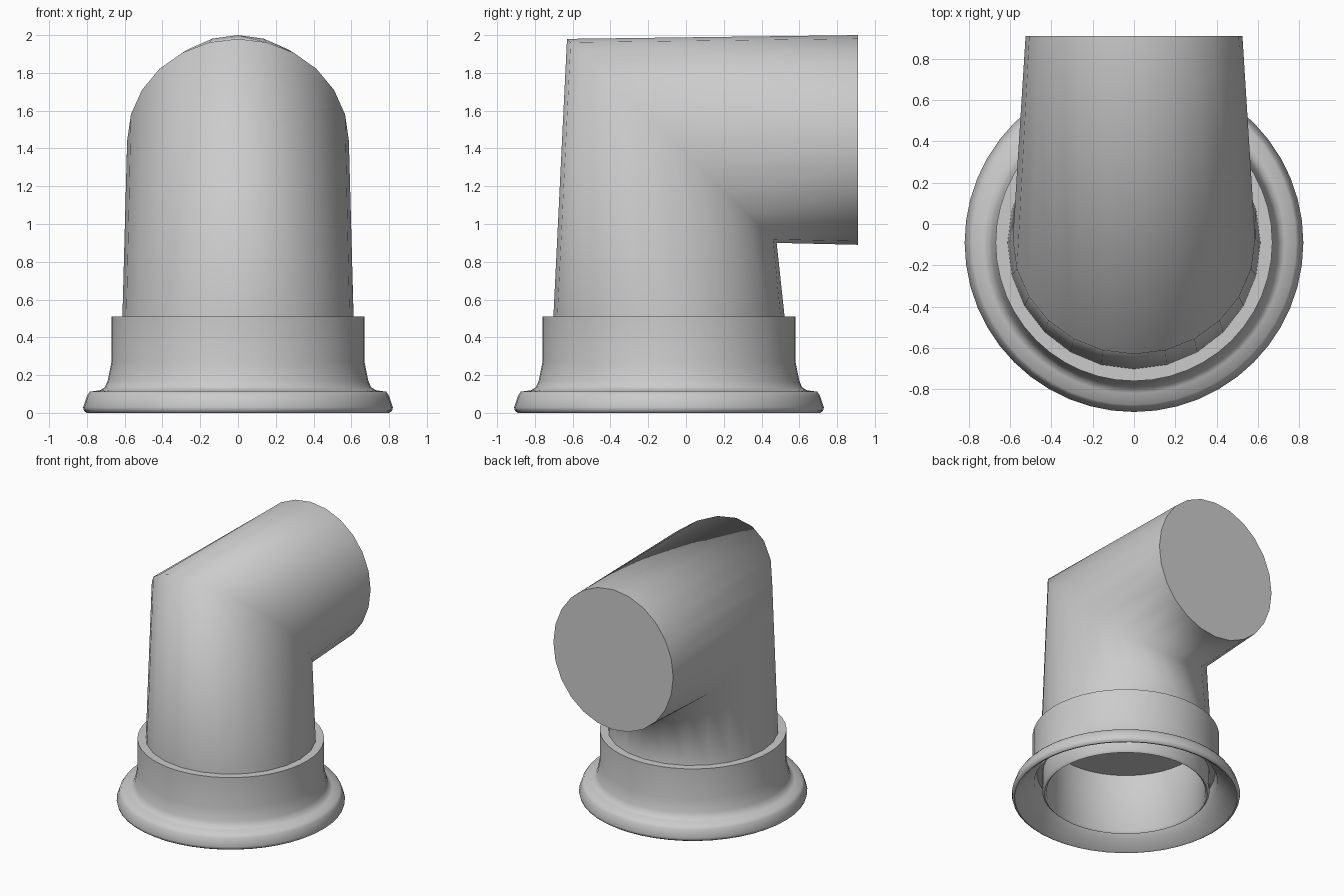
import bpy, bmesh
from math import sin, cos, pi

if "Cube" in bpy.data.objects:
    bpy.data.objects.remove(bpy.data.objects["Cube"])

CY = -0.09  # pipe axis offset in y


def finish(name, bm, sharp_angle=None):
    bmesh.ops.recalc_face_normals(bm, faces=bm.faces)
    for f in bm.faces:
        f.smooth = len(f.verts) == 4
    for e in bm.edges:
        if any(len(f.verts) > 4 for f in e.link_faces):
            e.smooth = False
        elif sharp_angle and e.calc_face_angle(0) > sharp_angle:
            e.smooth = False
    me = bpy.data.meshes.new(name)
    bm.to_mesh(me)
    bm.free()
    ob = bpy.data.objects.new(name, me)
    bpy.context.collection.objects.link(ob)
    return ob


def bridge(bm, a, b):
    n = len(a)
    for i in range(n):
        bm.faces.new((a[i], a[(i + 1) % n], b[(i + 1) % n], b[i]))


# Mitred elbow: each ring is (centre y, centre z, x radius, y radius, z radius)
bm = bmesh.new()
N = 24
rings = []
for cy, cz, rx, ry, rz in [
    (CY, 0.51, 0.612, 0.612, 0.0),          # foot
    (-0.075, 1.44, 0.587, 0.555, -0.54),    # mitre
    (0.91, 1.445, 0.525, 0.0, -0.555),      # outlet
]:
    rings.append([bm.verts.new((rx * sin(2 * pi * i / N),
                                cy + ry * cos(2 * pi * i / N),
                                cz + rz * cos(2 * pi * i / N))) for i in range(N)])
for a, b in zip(rings, rings[1:]):
    bridge(bm, a, b)
bm.faces.new(rings[0])
bm.faces.new(rings[-1])
finish("elbow_pipe", bm)

# Flanged collar: closed lathe profile of (radius, z)
profile = [(0.57, 0.51), (0.67, 0.51), (0.67, 0.27), (0.69, 0.17), (0.705, 0.135),
           (0.73, 0.12), (0.785, 0.112), (0.80, 0.09), (0.82, 0.03), (0.815, 0.01),
           (0.80, 0.0), (0.785, 0.005), (0.72, 0.07), (0.66, 0.12), (0.64, 0.2),
           (0.60, 0.2), (0.60, 0.05), (0.585, 0.035), (0.57, 0.05)]
bm = bmesh.new()
S = 48
loops = [[bm.verts.new((r * sin(2 * pi * i / S), CY + r * cos(2 * pi * i / S), z))
          for i in range(S)] for r, z in profile]
for k in range(len(loops)):
    bridge(bm, loops[k], loops[(k + 1) % len(loops)])
finish("flanged_collar", bm, 0.9)
